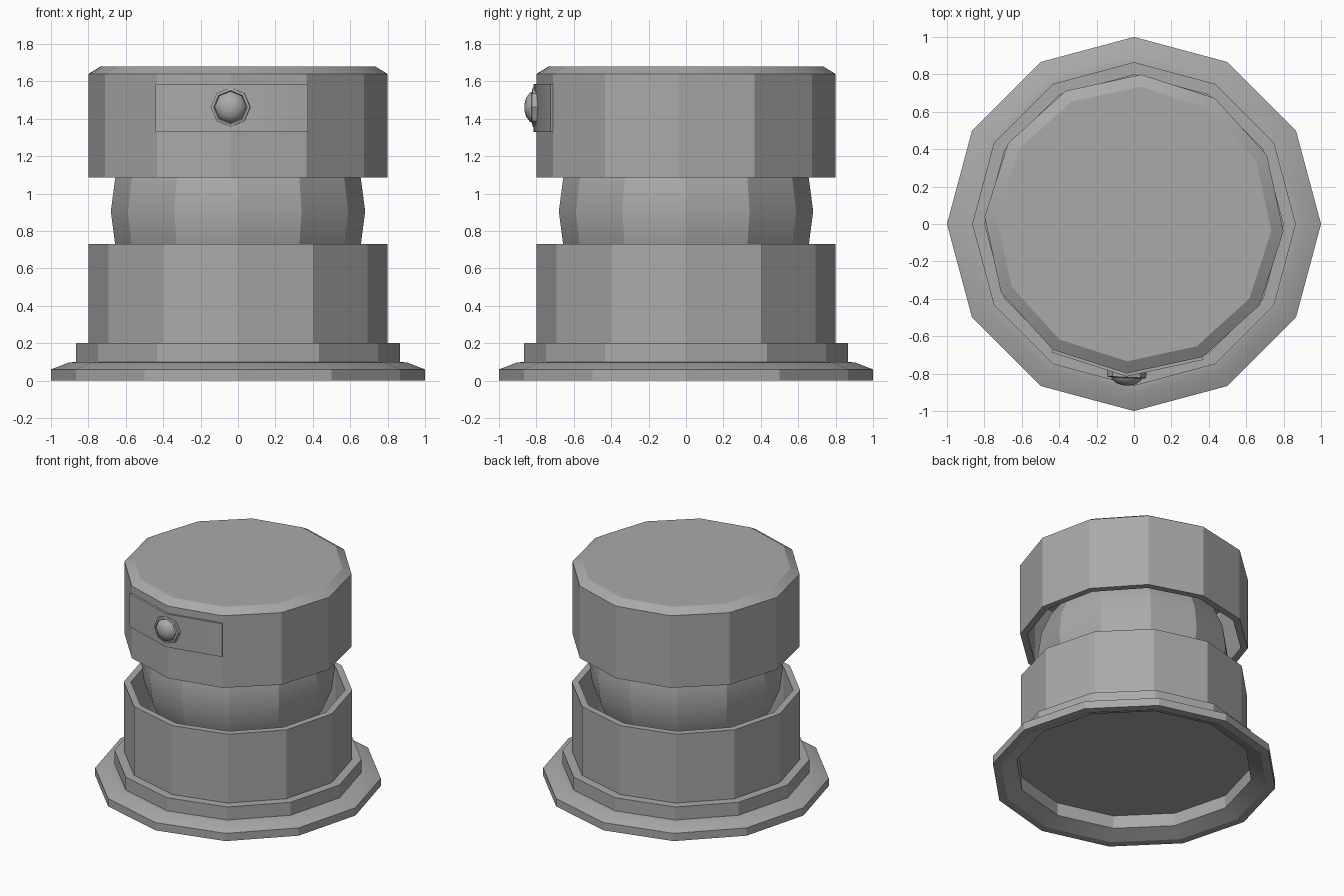
import bpy, bmesh
from math import sin, cos, pi, radians

if "Cube" in bpy.data.objects:
    bpy.data.objects.remove(bpy.data.objects["Cube"])

GREY = (0.4, 0.4, 0.4, 1)
grey = bpy.data.materials.new("plain grey")
grey.use_nodes = True
grey.diffuse_color = GREY
grey.node_tree.nodes["Principled BSDF"].inputs["Base Color"].default_value = GREY

TWIST = radians(-2.8)  # the head is turned slightly on the ball


def finish(name, bm, smooth=25):
    bmesh.ops.recalc_face_normals(bm, faces=bm.faces)
    mesh = bpy.data.meshes.new(name)
    bm.to_mesh(mesh)
    bm.free()
    mesh.materials.append(grey)
    obj = bpy.data.objects.new(name, mesh)
    bpy.context.collection.objects.link(obj)
    bpy.ops.object.select_all(action='DESELECT')
    obj.select_set(True)
    bpy.context.view_layer.objects.active = obj
    bpy.ops.object.shade_smooth_by_angle(angle=radians(smooth))
    return obj


def lathe(name, profile, sides=12, smooth=25):
    """Turn (radius, height) points about z and cap both ends."""
    bm = bmesh.new()
    rings = []
    for r, z in profile:
        angles = [2 * pi * i / sides for i in range(sides)]
        rings.append([bm.verts.new((r * cos(a), r * sin(a), z)) for a in angles])
    for low, high in zip(rings, rings[1:]):
        for i in range(sides):
            j = (i + 1) % sides
            bm.faces.new((low[i], low[j], high[j], high[i]))
    bm.faces.new(rings[0])
    bm.faces.new(rings[-1])
    return finish(name, bm, smooth)


# Stepped base, hollow underneath
lathe("base", [(0.83, 0.15), (0.83, 0.05), (0.94, 0), (1, 0), (1, 0.06),
               (0.905, 0.097), (0.865, 0.1), (0.865, 0.2), (0.8, 0.2)])

# Open lower cup
lathe("lower_cup", [(0.8, 0.17), (0.8, 0.73), (0.75, 0.73), (0.75, 0.25)])

# Ball joint between cup and head
bm = bmesh.new()
bmesh.ops.create_uvsphere(bm, u_segments=12, v_segments=12, radius=0.68)
ball = finish("ball_joint", bm, 20)
ball.location.z = 0.905

# Hollow head with a chamfered top
head = lathe("head", [(0.75, 1.58), (0.75, 1.085), (0.8, 1.085),
                      (0.8, 1.64), (0.735, 1.68)])
head.rotation_euler.z = TWIST

# Bent plate across two facets of the head
bm = bmesh.new()
outline = []
for radius, turns in ((0.816, (-30, 0, 30)), (0.78, (30, 0, -30))):
    for turn in turns:
        a = radians(270 + turn)
        outline.append(bm.verts.new((radius * cos(a), radius * sin(a), 1.33)))
# Two quads keep the bent outline clean
strips = [bm.faces.new([outline[k] for k in ids])
          for ids in ((0, 1, 4, 5), (1, 2, 3, 4))]
raised = bmesh.ops.extrude_face_region(bm, geom=strips, use_keep_orig=True)
for v in raised["geom"]:
    if isinstance(v, bmesh.types.BMVert):
        v.co.z = 1.585
plate = finish("front_plate", bm, 35)
plate.rotation_euler.z = TWIST

# Eight-sided lens with a narrow rim
lens = lathe("lens", [(0.105, -0.04), (0.105, 0.03), (0.09, 0.034),
                      (0.085, 0.028), (0.078, 0.045), (0.05, 0.066),
                      (0.02, 0.074)], sides=8, smooth=40)
lens.rotation_euler = (pi / 2, 0, TWIST)
lens.location = (0.79 * sin(TWIST), -0.79 * cos(TWIST), 1.462)
